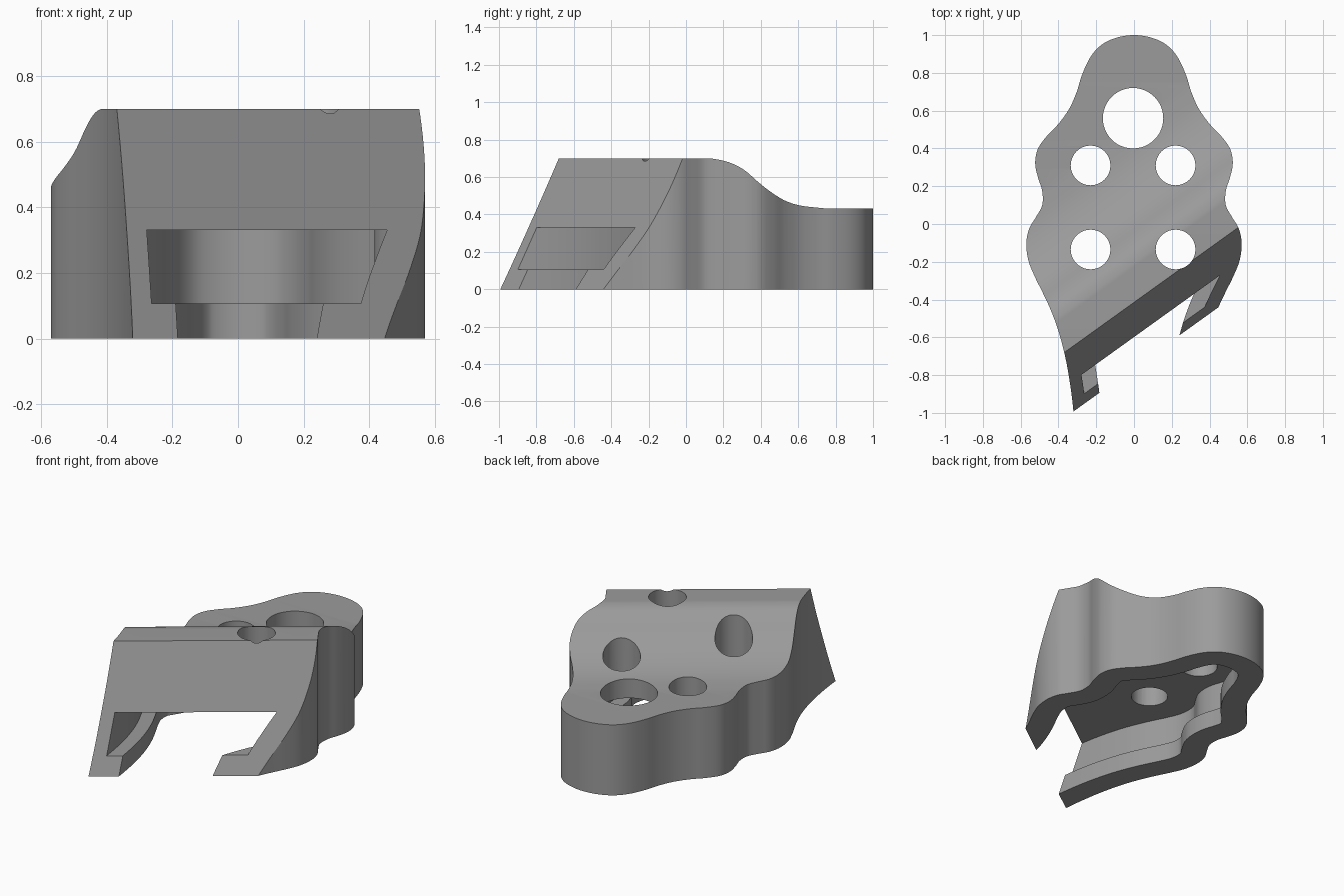
import bpy, bmesh, math
from mathutils import Vector
from mathutils.geometry import tessellate_polygon

if "Cube" in bpy.data.objects:
    bpy.data.objects.remove(bpy.data.objects["Cube"])

ANGLE = math.radians(35.7)                       # heading of the slanted front
ACROSS = Vector((-math.sin(ANGLE), math.cos(ANGLE), 0))
LIP, CEILING, TOP = 0.107, 0.33, 1.0             # TOP is lowered to the crest later


def smooth(pts, n):
    """Catmull-Rom curve through 2D points."""
    p = [Vector(q) for q in pts]
    p = [2 * p[0] - p[1]] + p + [2 * p[-1] - p[-2]]
    out = []
    for a, b, c, d in zip(p, p[1:], p[2:], p[3:]):
        for i in range(n):
            t = i / n
            out.append(0.5 * (2 * b + (c - a) * t + (2 * a - 5 * b + 4 * c - d) * t * t
                              + (3 * b - a - 3 * c + d) * t ** 3))
    return out + [p[-2]]


def inset(pts, dist):
    """Move an open outline inwards, dropping points that fold over."""
    out = []
    for i, p in enumerate(pts):
        t = (pts[min(i + 1, len(pts) - 1)] - pts[max(i - 1, 0)]).normalized()
        q = p + dist * Vector((t.y, -t.x))
        if min((q - o).length for o in pts) > dist * 0.985:
            out.append(q)
    return out


def wall(bm, pts, z0, z1):
    """Upright strip along a path."""
    low = [bm.verts.new((p[0], p[1], z0)) for p in pts]
    high = [bm.verts.new((p[0], p[1], z1)) for p in pts]
    for i in range(len(pts) - 1):
        bm.faces.new((low[i], low[i + 1], high[i + 1], high[i]))


def sheet(bm, loops, z):
    """Level sheet bounded by the first loop, with the others as holes."""
    loops = [[Vector((p[0], p[1], z)) for p in loop] for loop in loops]
    verts = [bm.verts.new(p) for loop in loops for p in loop]
    for tri in tessellate_polygon(loops):
        bm.faces.new([verts[i] for i in tri])


# Wavy plan outline: right half, mirrored to the left
half = [(0, 1), (0.09, 0.987), (0.17, 0.95), (0.23, 0.885), (0.275, 0.79), (0.303, 0.7),
        (0.343, 0.61), (0.4, 0.53), (0.462, 0.465), (0.51, 0.395), (0.523, 0.32),
        (0.508, 0.245), (0.486, 0.175), (0.486, 0.1), (0.52, 0.035), (0.555, -0.025),
        (0.57, -0.1), (0.56, -0.19), (0.527, -0.275), (0.485, -0.36), (0.443, -0.45),
        (0.402, -0.56), (0.367, -0.69), (0.341, -0.83), (0.32, -1), (0.3, -1.3)]
outline = smooth([(-x, y) for x, y in half[:0:-1]] + half, 5)
chamber = inset(outline, 0.067)
opening = inset(outline, 0.147)

# Four bolt holes and one large hole
holes = []
for cx, cy, r in [(x, y, 0.105) for x in (-0.23, 0.22) for y in (0.31, -0.135)] + [(-0.005, 0.56, 0.16)]:
    holes.append([(cx + r * math.cos(k * math.pi / 24), cy + r * math.sin(k * math.pi / 24))
                  for k in range(48)])

# Body shell with an undercut pocket below
bm = bmesh.new()
wall(bm, outline, 0, TOP)
wall(bm, opening, 0, LIP)
wall(bm, chamber, LIP, CEILING)
for ring in holes:
    wall(bm, ring + ring[:1], CEILING, TOP)
sheet(bm, [outline + opening[::-1]], 0)
sheet(bm, [chamber + opening[::-1]], LIP)
sheet(bm, [chamber] + holes, CEILING)
sheet(bm, [outline] + holes, TOP)
bmesh.ops.remove_doubles(bm, verts=bm.verts[:], dist=1e-5)
bm.normal_update()

# Curved step: slice into bands parallel to the front, then lower each slice
crest = smooth([(-0.2, 0.7), (-0.165, 0.698), (-0.115, 0.683), (-0.06, 0.645), (0.033, 0.558),
                (0.155, 0.49), (0.283, 0.45), (0.43, 0.433)], 4)
for d, z in crest:
    bmesh.ops.bisect_plane(bm, geom=bm.verts[:] + bm.edges[:] + bm.faces[:], dist=1e-6,
                           plane_co=ACROSS * d, plane_no=ACROSS)
for v in bm.verts:
    if v.co.z > 0.9:
        d = v.co.dot(ACROSS)
        height = 0.7 if d < crest[0].x else 0.433
        for a, b in zip(crest, crest[1:]):
            if a.x <= d <= b.x:
                height = a.y + (b.y - a.y) * (d - a.x) / (b.x - a.x)
        v.co.z = min(height, 0.7)
bm.normal_update()

# Sloped front: cut away and close
origin = ACROSS * -0.619
slope = (Vector((0, 0, 0.403)) - ACROSS).normalized()
bmesh.ops.bisect_plane(bm, geom=bm.verts[:] + bm.edges[:] + bm.faces[:], dist=1e-6,
                       plane_co=origin, plane_no=slope, clear_outer=True)
rim = [e for e in bm.edges if e.is_boundary
       and all(abs((v.co - origin).dot(slope)) < 1e-4 for v in e.verts)]
if not bmesh.ops.edgeloop_fill(bm, edges=rim)["faces"]:
    bmesh.ops.triangle_fill(bm, edges=rim, use_beauty=True)
bm.normal_update()
bmesh.ops.recalc_face_normals(bm, faces=bm.faces[:])
bm.normal_update()
if bm.calc_volume(signed=True) < 0:
    bmesh.ops.reverse_faces(bm, faces=bm.faces[:])

mesh = bpy.data.meshes.new("bracket_body")
bm.to_mesh(mesh)
bm.free()
grey = bpy.data.materials.new("grey")
grey.diffuse_color = (0.33, 0.33, 0.33, 1)
grey.use_nodes = True
grey.node_tree.nodes["Principled BSDF"].inputs["Base Color"].default_value = grey.diffuse_color
mesh.materials.append(grey)
body = bpy.data.objects.new("bracket_body", mesh)
bpy.context.scene.collection.objects.link(body)

# Smooth curved walls, crisp edges
bpy.ops.object.select_all(action='DESELECT')
body.select_set(True)
bpy.context.view_layer.objects.active = body
bpy.ops.object.shade_smooth_by_angle(angle=math.radians(30))
